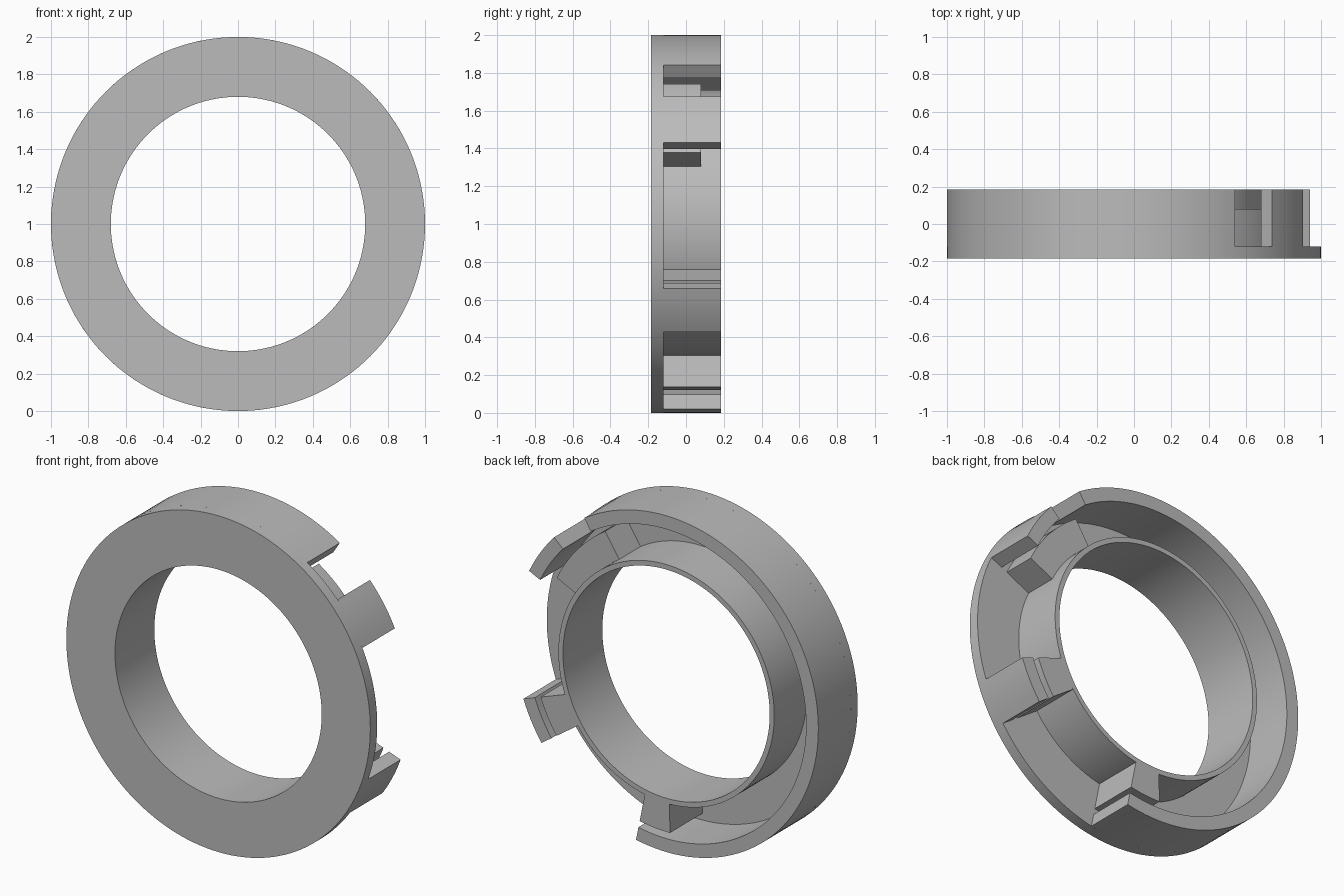
import bpy
import bmesh
from math import cos, sin, radians, ceil

cube = bpy.data.objects.get("Cube")
if cube:
    bpy.data.objects.remove(cube, do_unlink=True)

grey = bpy.data.materials.new("plain grey")
grey.use_nodes = True
colour = (0.5, 0.5, 0.5, 1)
grey.diffuse_color = colour
grey.node_tree.nodes["Principled BSDF"].inputs["Base Color"].default_value = colour

# Shared radii and depths
BORE, INNER, BLOCK, OUTER_IN, OUTER = 0.68, 0.71, 0.88, 0.92, 1.0
FRONT, FLOOR, STEP, BACK = -0.185, -0.12, 0.08, 0.185


def sector(name, r_in, r_out, y0, y1, start=0, end=360):
    """Ring or ring sector around the y axis, angles measured from +x up."""
    closed = end - start >= 360
    steps = max(3, ceil((end - start) / 2.5))
    bm = bmesh.new()
    rings = []
    for i in range(steps if closed else steps + 1):
        a = radians(start + (end - start) * i / steps)
        rings.append([bm.verts.new((r * cos(a), y, 1 + r * sin(a)))
                      for r, y in ((r_in, y0), (r_out, y0), (r_out, y1), (r_in, y1))])
    for i in range(steps):
        p, q = rings[i], rings[(i + 1) % len(rings)]
        for k in range(4):
            n = (k + 1) % 4
            bm.faces.new((p[k], p[n], q[n], q[k]))
    if not closed:
        bm.faces.new(rings[0])
        bm.faces.new(rings[-1])
    bmesh.ops.recalc_face_normals(bm, faces=bm.faces)
    mesh = bpy.data.meshes.new(name)
    bm.to_mesh(mesh)
    bm.free()
    mesh.materials.append(grey)
    obj = bpy.data.objects.new(name, mesh)
    bpy.context.collection.objects.link(obj)
    bpy.ops.object.select_all(action='DESELECT')
    obj.select_set(True)
    bpy.context.view_layer.objects.active = obj
    bpy.ops.object.shade_smooth_by_angle(angle=radians(30))
    return obj


# Front plate and full inner sleeve
sector("front_plate", BORE, OUTER, FRONT, FLOOR)
sector("inner_sleeve", BORE, INNER, FLOOR, BACK)

# Outer rim, open on the left side, with two separate tabs in the opening
sector("outer_rim", OUTER_IN, OUTER, FLOOR, BACK, 57.3, 281.5)
sector("upper_rim_tab", OUTER_IN, OUTER, FLOOR, BACK, 25.5, 42.4)
sector("lower_rim_tab", OUTER_IN, OUTER, FLOOR, BACK, -34.8, -19.9)

# Blocks on the sleeve, leaving a thin slot behind the rim
sector("upper_block", INNER, BLOCK, FLOOR, STEP, 25.5, 57.3)
sector("middle_block", INNER, BLOCK, FLOOR, BACK, -34.8, -19.9)
sector("bottom_block", INNER, BLOCK, FLOOR, BACK, -91.6, -78.5)
